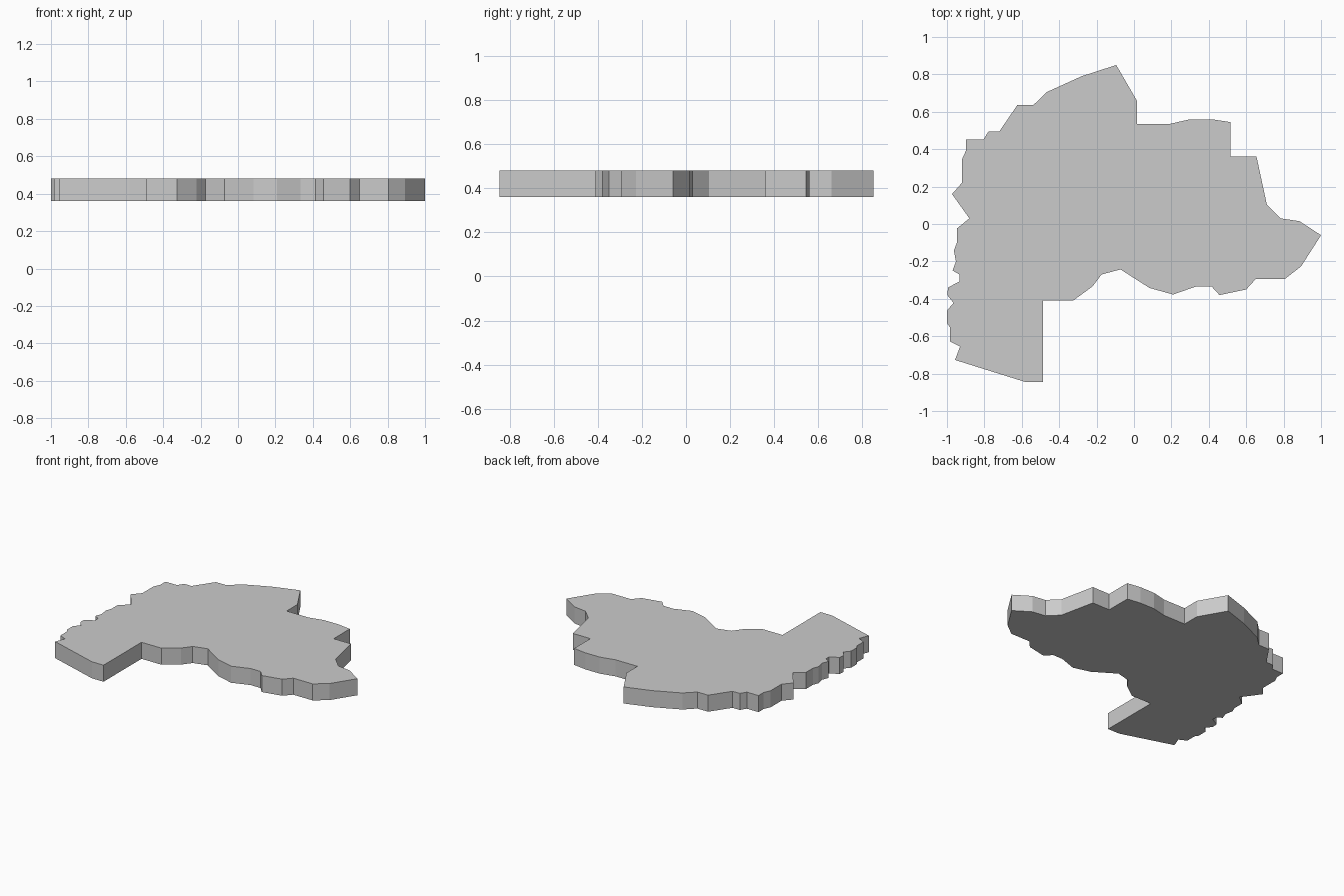
import bpy
import bmesh

Z_BOTTOM, Z_TOP = 0.36, 0.48

# Slab outline seen from above, clockwise, one row per side
north_east = [(-.095, .85), (.015, .66), (.015, .535), (.19, .535), (.30, .56), (.415, .56),
              (.515, .545), (.515, .36), (.655, .36), (.71, .105), (.785, .03), (.885, .015)]
south = [(1, -.06), (.893, -.227), (.805, -.295), (.65, -.295), (.60, -.35), (.457, -.38),
         (.414, -.333), (.335, -.333), (.209, -.377), (.083, -.342), (-.072, -.243),
         (-.174, -.27), (-.222, -.334), (-.326, -.41), (-.487, -.41), (-.487, -.845),
         (-.58, -.845)]
west = [(-.957, -.727), (-.93, -.655), (-.984, -.628), (-.984, -.553), (-1, -.53),
        (-1, -.463), (-.965, -.422), (-.997, -.382), (-.995, -.34), (-.933, -.307),
        (-.933, -.27), (-.97, -.249), (-.952, -.2), (-.963, -.142), (-.947, -.1),
        (-.947, -.024), (-.88, .03)]
north_west = [(-.973, .16), (-.92, .22), (-.92, .345), (-.898, .393), (-.898, .452),
              (-.805, .452), (-.778, .495), (-.72, .495), (-.623, .637), (-.537, .637),
              (-.465, .706), (-.28, .79)]

# Extrude the outline into a flat-faced slab
bm = bmesh.new()
outline = north_east + south + west + north_west
base = bm.faces.new([bm.verts.new((x, y, Z_BOTTOM)) for x, y in outline])
extruded = bmesh.ops.extrude_face_region(bm, geom=[base], use_keep_orig=True)
top = [g for g in extruded["geom"] if isinstance(g, bmesh.types.BMVert)]
bmesh.ops.translate(bm, verts=top, vec=(0, 0, Z_TOP - Z_BOTTOM))
bmesh.ops.recalc_face_normals(bm, faces=bm.faces)

mesh = bpy.data.meshes.new("map_slab")
bm.to_mesh(mesh)
bm.free()
bpy.context.collection.objects.link(bpy.data.objects.new("map_slab", mesh))
